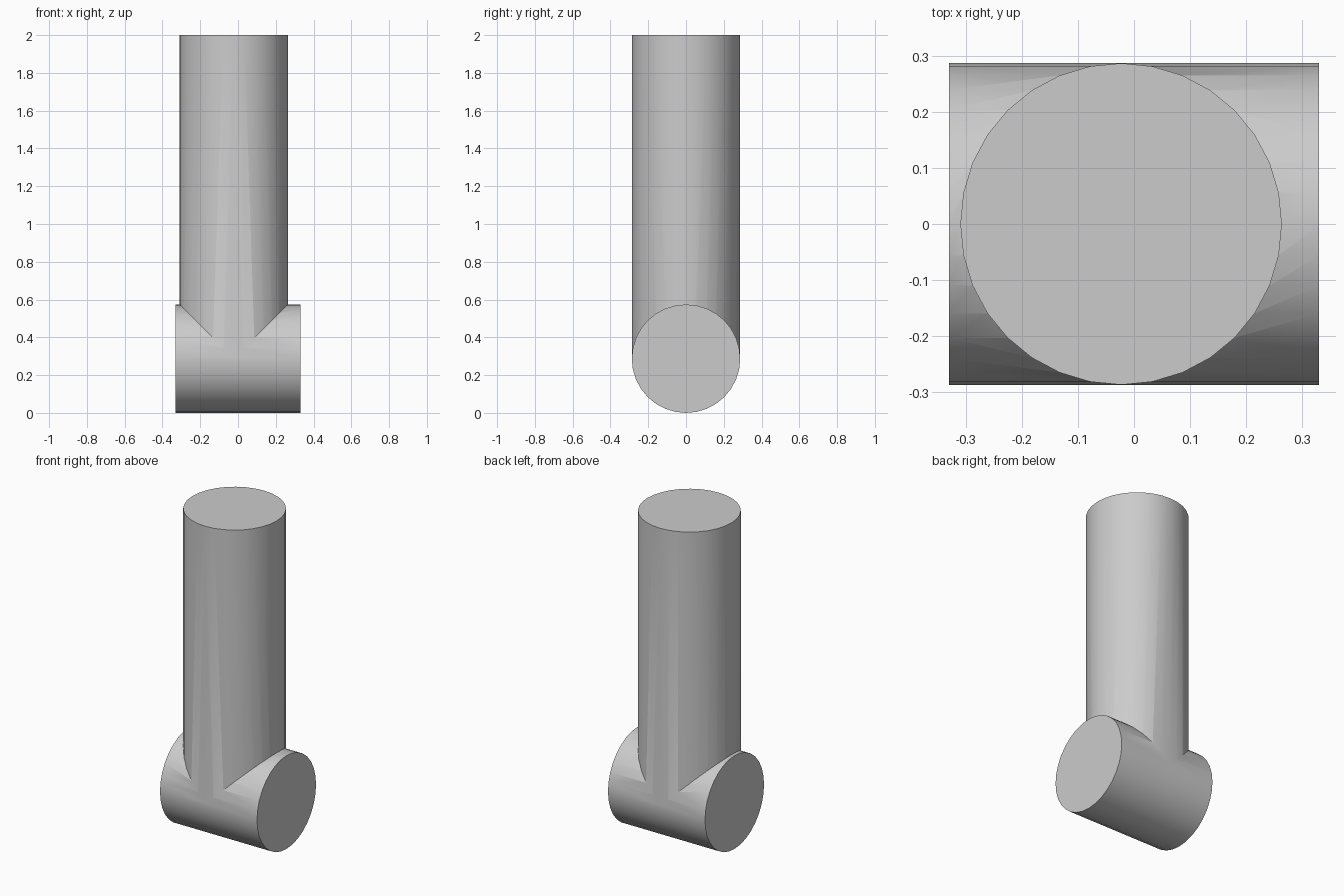
import bpy
import math

cube = bpy.data.objects.get("Cube")
if cube:
    bpy.data.objects.remove(cube, do_unlink=True)

RADIUS = 0.287
POST_X = -0.023

grey = bpy.data.materials.new("light grey")
grey.use_nodes = True
colour = (0.6, 0.6, 0.6, 1)
grey.diffuse_color = colour
grey.node_tree.nodes["Principled BSDF"].inputs["Base Color"].default_value = colour


def cylinder(name, radius, length, location, rotation=(0, 0, 0)):
    bpy.ops.mesh.primitive_cylinder_add(vertices=32, radius=radius, depth=length,
                                        location=location, rotation=rotation)
    obj = bpy.context.object
    obj.name = name
    obj.data.materials.append(grey)
    return obj


# Upright post, ending on the axis of the cross barrel
post = cylinder("upright_post", RADIUS - 0.0005, 2 - RADIUS,
                (POST_X, 0, 1 + RADIUS / 2))
post.hide_render = True
post.hide_viewport = True

# Cross barrel lying along x, joined with the post into one solid
joint = cylinder("pipe_joint", RADIUS, 0.66, (0, 0, RADIUS), (0, math.pi / 2, 0))
union = joint.modifiers.new("join post", "BOOLEAN")
union.operation = "UNION"
union.solver = "EXACT"
union.object = post
bpy.context.view_layer.objects.active = joint
bpy.ops.object.modifier_apply(modifier=union.name)
bpy.data.objects.remove(post, do_unlink=True)

joint.select_set(True)
bpy.ops.object.shade_smooth_by_angle(angle=math.radians(30))
